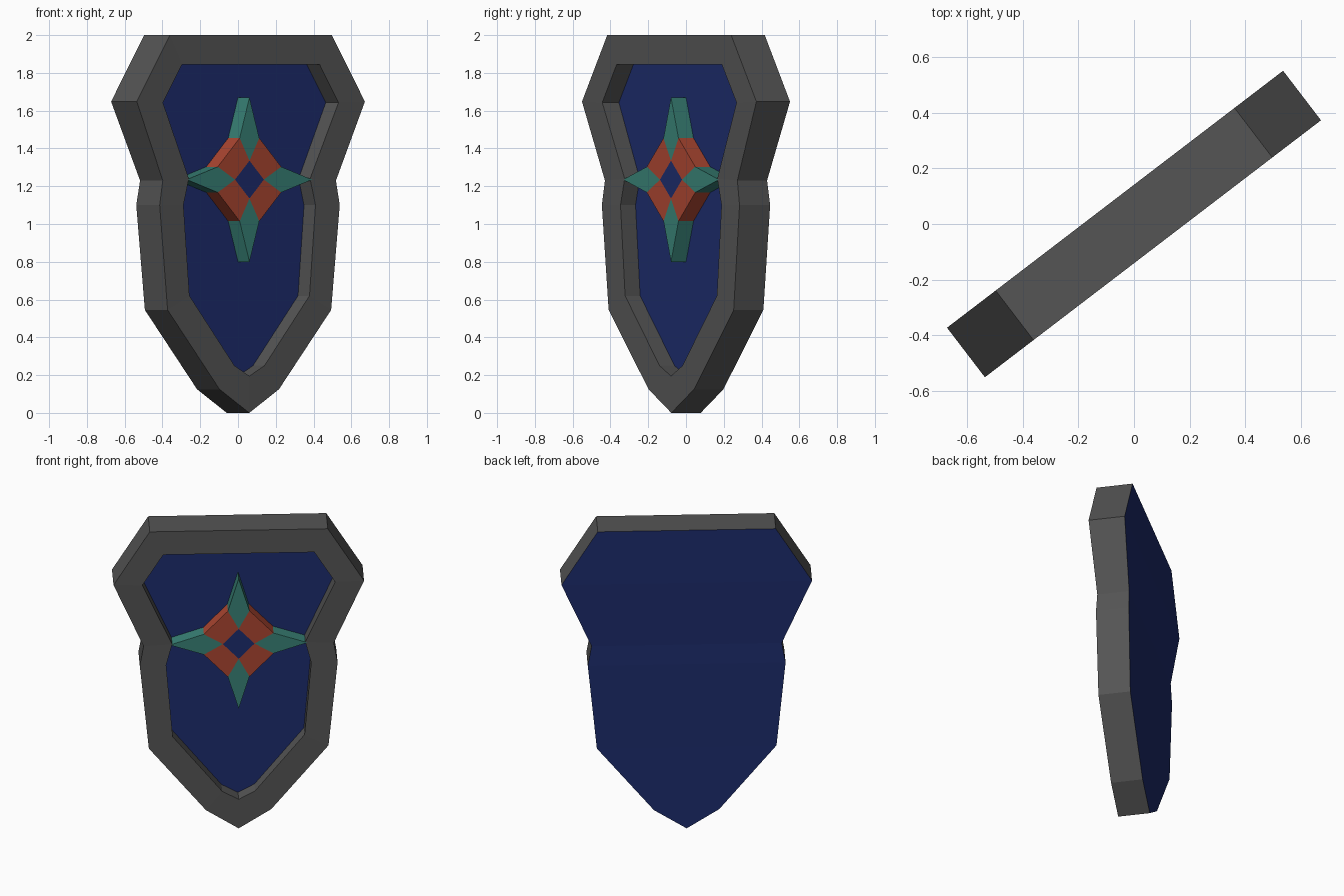
import bpy, bmesh, math
from mathutils import Matrix

if "Cube" in bpy.data.objects:
    bpy.data.objects.remove(bpy.data.objects["Cube"])

# Shield is modelled facing -y, then turned about z
TURN = Matrix.Rotation(math.radians(37.4), 4, 'Z')
CENTRE_Z = 1.235

# Half outlines: half width, height, half thickness
OUTER = [(0.54, 2.0, 0.112), (0.76, 1.648, 0.112), (0.577, 1.23, 0.099),
         (0.60, 1.10, 0.102), (0.545, 0.545, 0.099), (0.198, 0.125, 0.098), (0, 0, 0.098)]
INNER = [(0.458, 1.845, 0.112), (0.585, 1.643, 0.111), (0.404, 1.24, 0.10),
         (0.44, 1.10, 0.10), (0.40, 0.62, 0.10), (0.10, 0.25, 0.10), (0, 0.195, 0.10)]


def material(name, color):
    m = bpy.data.materials.new(name)
    m.diffuse_color = (*color, 1)
    m.use_nodes = True
    m.node_tree.nodes["Principled BSDF"].inputs["Base Color"].default_value = m.diffuse_color
    return m


def make_object(name, polys, mat=None):
    bm = bmesh.new()
    for poly in polys:
        bm.faces.new([bm.verts.new(p) for p in poly])
    bmesh.ops.remove_doubles(bm, verts=bm.verts, dist=0.0005)
    bmesh.ops.recalc_face_normals(bm, faces=bm.faces)
    bm.transform(TURN)
    me = bpy.data.meshes.new(name)
    bm.to_mesh(me)
    bm.free()
    if mat:
        me.materials.append(mat)
    ob = bpy.data.objects.new(name, me)
    bpy.context.collection.objects.link(ob)
    return ob


def loop(half, depth):
    """Closed mirrored outline; depth maps a point's half thickness to y."""
    right = [(x, depth(t), z) for x, z, t in half]
    return right + [(-x, y, z) for x, y, z in reversed(right[:-1])]


def bridge(a, b):
    n = len(a)
    return [(a[i], a[(i + 1) % n], b[(i + 1) % n], b[i]) for i in range(n)]


def fill(half, depth):
    """Horizontal strips across a mirrored outline, ending in a triangle."""
    polys = []
    for (x1, z1, t1), (x2, z2, t2) in zip(half, half[1:]):
        p = [(-x1, depth(t1), z1), (x1, depth(t1), z1), (x2, depth(t2), z2)]
        if x2 > 0:
            p.append((-x2, depth(t2), z2))
        polys.append(p)
    return polys


def prism(points, front, back):
    f = [(x, front, z + CENTRE_Z) for x, z in points]
    b = [(x, back, z + CENTRE_Z) for x, z in points]
    return [f, b[::-1]] + bridge(f, b)


blue = material("blue", (0.012, 0.025, 0.15))
teal = material("teal", (0.04, 0.22, 0.18))
red = material("red", (0.40, 0.06, 0.03))
dark = material("dark_grey", (0.09, 0.09, 0.09))

# Raised rim: outer wall, front band, inner wall
outer_back = loop(OUTER, lambda t: t)
outer_front = loop(OUTER, lambda t: -t)
inner_front = loop(INNER, lambda t: -t)
inner_floor = loop(INNER, lambda t: 0)
make_object("rim", bridge(outer_back, outer_front) + bridge(outer_front, inner_front)
            + bridge(inner_front, inner_floor), dark)

# Recessed front panel and flat back
front_panel = make_object("front_panel", fill(INNER, lambda t: 0), blue)
front_panel.data.flip_normals() if front_panel.data.polygons[0].normal.y > 0 else None
back = make_object("back_panel", fill(OUTER, lambda t: t), blue)
back.data.flip_normals() if back.data.polygons[0].normal.y < 0 else None

# Four-pointed star emblem: points, diamond ring and blue centre
point = [(0, 0.435), (0.068, 0.22), (0, 0.10), (-0.068, 0.22)]
ring = [(0, 0.10), (0.068, 0.22), (0.22, 0.068), (0.10, 0)]
for i in range(4):
    c, s = round(math.cos(i * math.pi / 2)), round(math.sin(i * math.pi / 2))
    for label, shape, mat in (("star_point", point, teal), ("star_ring", ring, red)):
        pts = [(x * c - z * s, x * s + z * c) for x, z in shape]
        # Side points are slightly shorter so they just meet the rim
        pts = [(x * 0.96, z) for x, z in pts]
        make_object(f"{label}_{i + 1}", prism(pts, -0.10, 0.0), mat)
make_object("star_centre", prism([(0, 0.1), (0.096, 0), (0, -0.1), (-0.096, 0)], -0.10, 0.0), blue)
